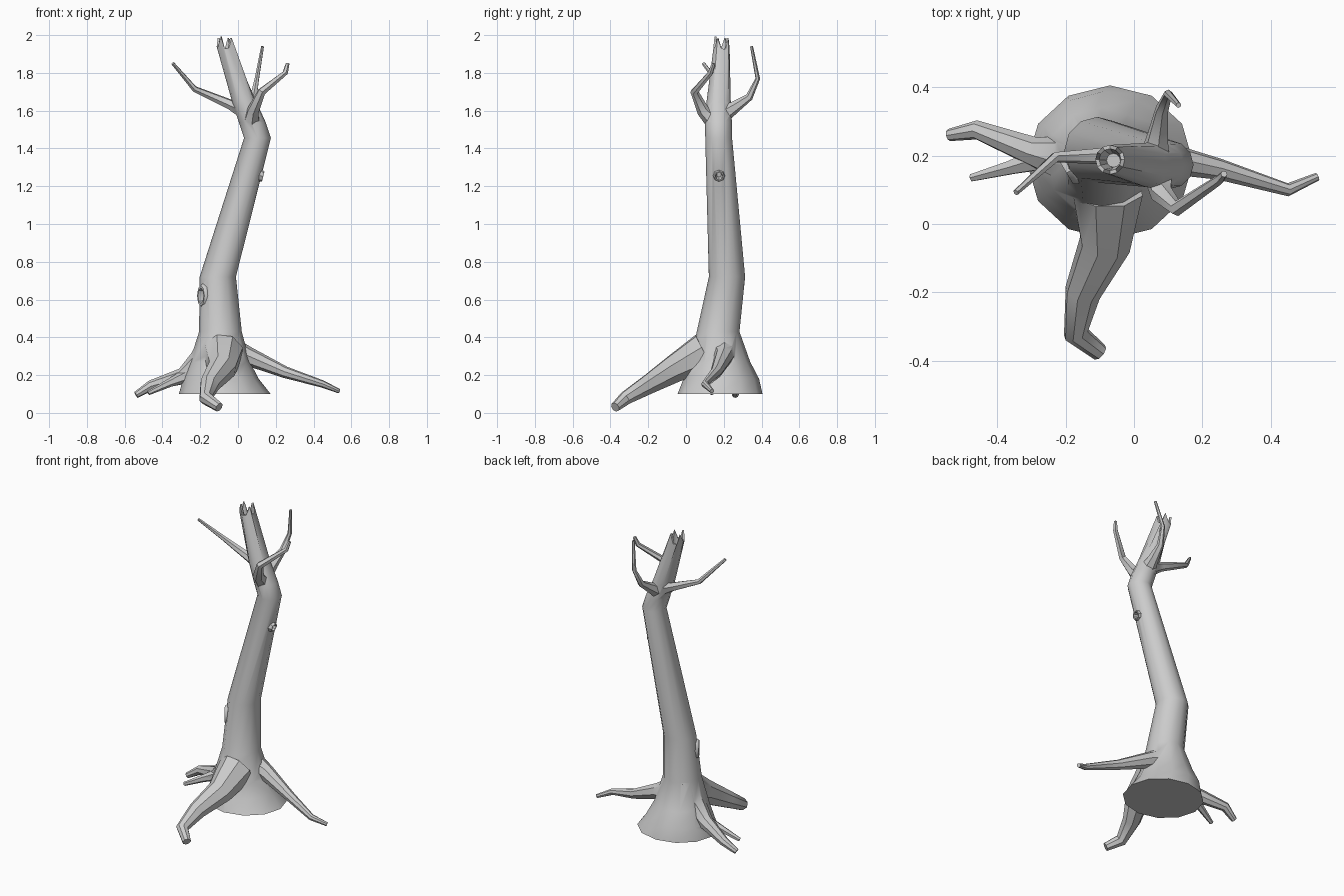
import bpy, bmesh, math, random
from mathutils import Vector

if "Cube" in bpy.data.objects:
    bpy.data.objects.remove(bpy.data.objects["Cube"])

random.seed(4)
N = 12


def make(name, rings):
    """Closed skin over a list of equal-length vertex rings."""
    bm = bmesh.new()
    vr = [[bm.verts.new(p) for p in r] for r in rings]
    n = len(vr[0])
    for a, b in zip(vr, vr[1:]):
        for i in range(n):
            j = (i + 1) % n
            bm.faces.new((a[i], a[j], b[j], b[i]))
    bm.faces.new(vr[0][::-1])
    bm.faces.new(vr[-1])
    bmesh.ops.recalc_face_normals(bm, faces=bm.faces)
    me = bpy.data.meshes.new(name)
    bm.to_mesh(me)
    bm.free()
    ob = bpy.data.objects.new(name, me)
    bpy.context.collection.objects.link(ob)
    return ob


def oval(c, u, v, ru, rv, n):
    return [c + u * ru * math.cos(k * math.tau / n) + v * rv * math.sin(k * math.tau / n) for k in range(n)]


def combine(other, op):
    m = trunk.modifiers.new("join", 'BOOLEAN')
    m.operation, m.solver, m.object = op, 'EXACT', other
    bpy.context.view_layer.objects.active = trunk
    bpy.ops.object.modifier_apply(modifier=m.name)
    bpy.data.objects.remove(other)


def limb(name, r0, r1, n, *pts):
    """Tube along the points, thinning by a constant ratio, merged into the trunk."""
    P = [Vector(p) for p in pts]
    last, rings, u = len(P) - 1, [], P[0].orthogonal()
    for i, p in enumerate(P):
        t = ((P[min(i + 1, last)] - p).normalized() + (p - P[max(i - 1, 0)]).normalized()).normalized()
        u = (u - t * u.dot(t)).normalized()
        r = r0 * (r1 / r0) ** (i / last)
        rings.append(oval(p, u, t.cross(u), r, r, n))
    combine(make(name, rings), 'UNION')


def knot(name, pos, normal, r, tall, depth):
    """Raised collar on the bark with a hollow cut into it."""
    d, p = Vector(normal).normalized(), Vector(pos)
    side = d.cross(Vector((0, 0, 1))).normalized()
    up = side.cross(d)

    def cut(off, s):
        return oval(p + d * off, side, up, r * s, r * s * tall, 8)
    combine(make(name + "_rim", [cut(-.05, 1.1), cut(0, 1.05), cut(.012, .9)]), 'UNION')
    combine(make(name + "_cutter", [cut(-depth, .4), cut(0, .65), cut(.05, .75)]), 'DIFFERENCE')


# Trunk rings: height, centre x, centre y, radius
X, Y, Z = Vector((1, 0, 0)), Vector((0, 1, 0)), Vector((0, 0, 1))


def ring(z, cx, cy, r):
    stretch = 1.08 if z < .15 else 1       # the foot is wider than deep
    return oval(Vector((cx, cy, z)), X, Y, r * stretch, r, N)


rings = [ring(*lv) for lv in (
    (.10, -.07, .18, .225), (.18, -.09, .187, .2), (.27, -.097, .18, .16), (.43, -.093, .17, .113),
    (.72, -.107, .217, .096), (1.455, .103, .173, .071), (1.54, .075, .172, .071), (1.65, .032, .173, .064))]

# Splintered top around a small hollow
tear = [Z * (.055 * (k % 3 == 2) + random.uniform(-.01, .005)) for k in range(N)]
for r in (.043, .032):
    rings.append([p + t for p, t in zip(ring(1.935, -.07, .188, r), tear)])
rings.append(ring(1.89, -.06, .186, .02))
trunk = make("dead_tree_trunk", rings)

# Roots
limb("front_root", .11, .026, 8, (-.08, .1, .32), (-.085, -.06, .235), (-.15, -.2, .15),
     (-.17, -.32, .078), (-.1, -.375, .03))
limb("right_root", .08, .012, 8, (-.07, .2, .34), (.06, .2, .297), (.25, .16, .215),
     (.45, .1, .152), (.535, .138, .115))
limb("left_root", .11, .018, 8, (-.1, .19, .37), (-.2, .19, .265), (-.29, .21, .195),
     (-.46, .275, .145), (-.54, .26, .095))
limb("left_root_fork", .042, .012, 6, (-.24, .2, .21), (-.36, .165, .16), (-.475, .135, .105))

# Branches
limb("left_branch", .05, .009, 6, (.04, .18, 1.6), (-.04, .2, 1.632), (-.23, .195, 1.715), (-.345, .092, 1.85))
limb("right_branch", .05, .01, 6, (.07, .16, 1.53), (.08, .09, 1.6), (.125, .045, 1.7),
     (.25, .13, 1.8), (.263, .146, 1.85))
limb("back_branch", .05, .008, 6, (.06, .18, 1.57), (.07, .26, 1.62), (.082, .335, 1.672),
     (.1, .38, 1.77), (.13, .347, 1.94))

# Hollows in the bark
knot("lower_hollow", (-.187, .155, .62), (-1, -.6, 0), .042, 1.45, .04)
knot("upper_knot", (.122, .175, 1.255), (1, 0, -.25), .03, 1, .025)

# Smooth bark with crisp breaks
bpy.ops.object.select_all(action='DESELECT')
trunk.select_set(True)
bpy.context.view_layer.objects.active = trunk
bpy.ops.object.shade_smooth_by_angle(angle=math.radians(40))
